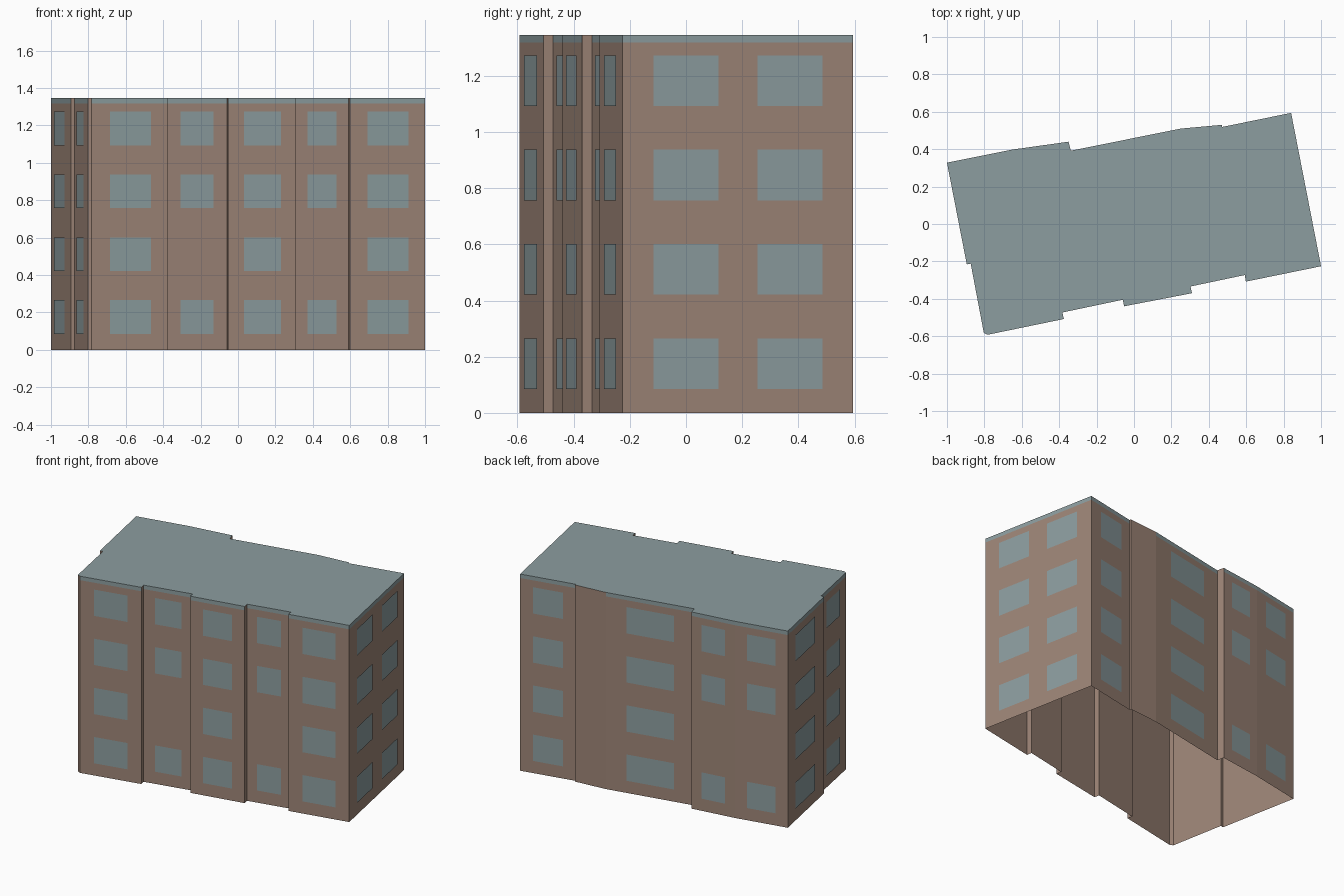
import bpy
import bmesh
from mathutils import Vector

if "Cube" in bpy.data.objects:
    bpy.data.objects.remove(bpy.data.objects["Cube"], do_unlink=True)

HEIGHT, TRIM = 1.345, 1.318
PROUD = 0.004                            # how far the panes stand off the wall
ROWS = [0.085, 0.421, 0.757, 1.093]      # sill heights
PANE = 0.18
SKIP_SECOND = (0, 2, 3)
ALL = (0, 1, 2, 3)


def material(name, rgb):
    m = bpy.data.materials.new(name)
    m.use_nodes = True
    m.diffuse_color = (*rgb, 1)
    bsdf = m.node_tree.nodes["Principled BSDF"]
    bsdf.inputs["Base Color"].default_value = (*rgb, 1)
    bsdf.inputs["Roughness"].default_value = 0.9
    return m


brown = material("wall brown", (0.34, 0.235, 0.185))
teal = material("grey teal", (0.265, 0.34, 0.35))

# Footprint corners, counter-clockwise; each starts a wall:
# (x, y, kind of wall, storeys with windows)
PLAN = [
    (-0.782, -0.592, "bay", ALL),
    (-0.375, -0.508, "step", ()),
    (-0.383, -0.473, "bay", SKIP_SECOND),
    (-0.06, -0.405, "step", ()),
    (-0.053, -0.44, "bay", ALL),
    (0.31, -0.37, "step", ()),
    (0.302, -0.334, "bay", SKIP_SECOND),
    (0.592, -0.273, "step", ()),
    (0.598, -0.308, "bay", ALL),
    (1.0, -0.226, "gable", ALL),
    (0.84, 0.594, "bay", ALL),
    (0.472, 0.519, "step", ()),
    (0.47, 0.53, "plain", ()),
    (0.25, 0.51, "bay", ALL),
    (-0.338, 0.392, "step", ()),
    (-0.35, 0.44, "bay", SKIP_SECOND),
    (-0.65, 0.398, "bay", SKIP_SECOND),
    (-1.0, 0.328, "side", ALL),
    (-0.894, -0.216, "step", ()),
    (-0.873, -0.212, "side", ALL),
    (-0.803, -0.582, "step", ()),
]
# Left and right edges of the panes as fractions of the wall length
SPANS = {
    "bay": [(0.235, 0.775)],
    "side": [(0.2, 0.73)],
    "gable": [(0.133, 0.415), (0.585, 0.867)],
}


def finish(name, bm, mats):
    mesh = bpy.data.meshes.new(name)
    bm.to_mesh(mesh)
    bm.free()
    for m in mats:
        mesh.materials.append(m)
    obj = bpy.data.objects.new(name, mesh)
    bpy.context.collection.objects.link(obj)
    return obj


def at(p, z):
    return Vector((p.x, p.y, z))


corners = [Vector((x, y, 0)) for x, y, _, _ in PLAN]
count = len(corners)

# Outer walls, open underneath, with a trim band on the long walls
bm = bmesh.new()
rings = [[bm.verts.new(at(c, z)) for c in corners] for z in (0, TRIM, HEIGHT)]
for i, (_, _, kind, _) in enumerate(PLAN):
    j = (i + 1) % count
    for low, high in zip(rings, rings[1:]):
        face = bm.faces.new((low[i], low[j], high[j], high[i]))
        if high is rings[2] and kind in SPANS:
            face.material_index = 1
finish("outer_walls", bm, [brown, teal])

# Flat roof
bm = bmesh.new()
bm.faces.new([bm.verts.new(at(c, HEIGHT)) for c in corners])
finish("flat_roof", bm, [teal])

# Window panes
bm = bmesh.new()
for i, (_, _, kind, storeys) in enumerate(PLAN):
    a, b = corners[i], corners[(i + 1) % count]
    run = b - a
    out = Vector((run.y, -run.x, 0)).normalized() * PROUD
    for start, end in SPANS.get(kind, []):
        p, q = a + run * start + out, a + run * end + out
        for s in storeys:
            z = ROWS[s]
            quad = (at(p, z), at(q, z), at(q, z + PANE), at(p, z + PANE))
            bm.faces.new([bm.verts.new(v) for v in quad])
finish("window_panes", bm, [teal])
